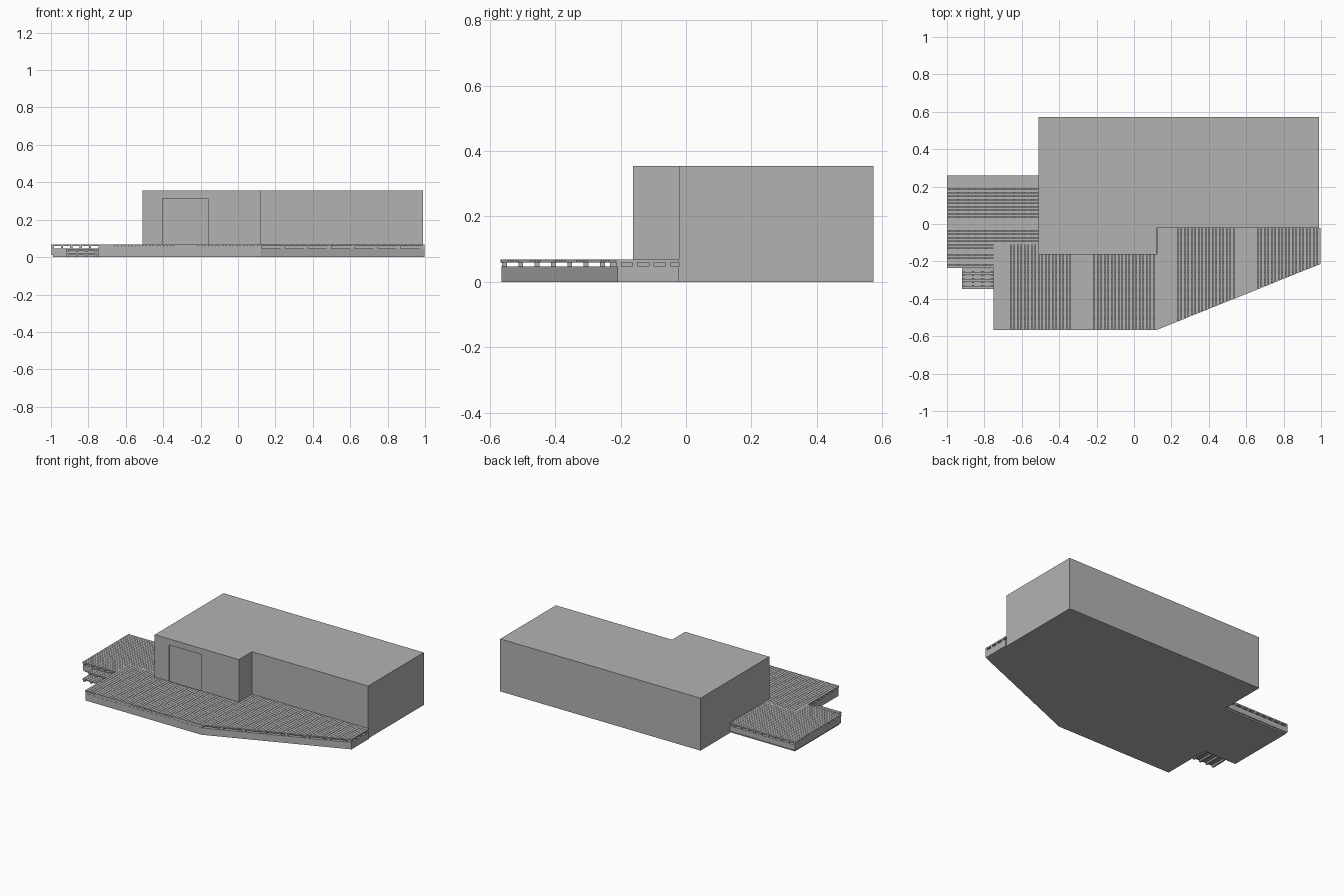
import bpy
import bmesh

cube = bpy.data.objects.get("Cube")
if cube:
    bpy.data.objects.remove(cube)

grey = bpy.data.materials.new("plain_grey")
grey.use_nodes = True
colour = (0.45, 0.45, 0.45, 1)
grey.diffuse_color = colour
grey.node_tree.nodes["Principled BSDF"].inputs["Base Color"].default_value = colour


def prism(bm, outline, z0, z1):
    """Extrude a counter-clockwise outline from z0 to z1."""
    low = [bm.verts.new((x, y, z0)) for x, y in outline]
    high = [bm.verts.new((x, y, z1)) for x, y in outline]
    bm.faces.new(low[::-1])
    bm.faces.new(high)
    n = len(outline)
    for i in range(n):
        j = (i + 1) % n
        bm.faces.new((low[i], low[j], high[j], high[i]))


def rect(x0, x1, y0, y1):
    return [(x0, y0), (x1, y0), (x1, y1), (x0, y1)]


def build(name, pieces):
    """Make one object from a list of (outline, z0, z1)."""
    bm = bmesh.new()
    for outline, z0, z1 in pieces:
        prism(bm, outline, z0, z1)
    bmesh.ops.recalc_face_normals(bm, faces=bm.faces)
    mesh = bpy.data.meshes.new(name)
    bm.to_mesh(mesh)
    bm.free()
    mesh.materials.append(grey)
    obj = bpy.data.objects.new(name, mesh)
    bpy.context.collection.objects.link(obj)
    return obj


# Shared dimensions
TOP, BOARD, JOIST = 0.068, 0.059, 0.047
LEFT, BEND, RIGHT = -0.75, 0.12, 1.0
FRONT, END = -0.567, -0.213
HOUSE_LEFT, HOUSE_RIGHT, PORCH, WALL, BACK = -0.51, 0.99, -0.162, -0.022, 0.573
PITCH, GAP = 0.0186, 0.002


def front_edge(x):
    return FRONT + max(0, x - BEND) / (RIGHT - BEND) * (END - FRONT)


def back_edge(x):
    if x < HOUSE_LEFT:
        return -0.11
    return PORCH if x < BEND else WALL


# House: L-shaped block with a shallow door recess
house = build("house", [([(HOUSE_LEFT, PORCH), (BEND, PORCH), (BEND, WALL),
                          (HOUSE_RIGHT, WALL), (HOUSE_RIGHT, BACK),
                          (HOUSE_LEFT, BACK)], 0, 0.355)])
cutter = build("door_cutter", [(rect(-0.405, -0.16, PORCH - 0.05, PORCH + 0.01),
                                0.05, 0.314)])
cutter.hide_render = True
cutter.hide_viewport = True
cut = house.modifiers.new("door_recess", "BOOLEAN")
cut.object = cutter
cut.operation = "DIFFERENCE"
cut.solver = "EXACT"

# Solid base of the front deck
inset = 0.003
build("front_deck_base", [([(LEFT + inset, FRONT + inset), (BEND, FRONT + inset),
                            (RIGHT - inset, END + inset), (RIGHT - inset, WALL),
                            (BEND, WALL), (BEND, PORCH), (HOUSE_LEFT, PORCH),
                            (HOUSE_LEFT, -0.11), (LEFT + inset, -0.11)], 0, JOIST)])

# Front deck joists, running sideways
joists = []
y = FRONT + 0.004
while y < WALL - 0.02:
    reach = BEND + (y - FRONT) / (END - FRONT) * (RIGHT - BEND)
    start = LEFT + inset if y < -0.13 else BEND
    joists.append((rect(start, min(reach, RIGHT) - inset, y, y + 0.015), JOIST, BOARD))
    y += 0.05
build("front_deck_joists", joists)

# Front deck boards, running front to back
boards = []
x = LEFT
while x < RIGHT - GAP:
    x1 = min(x + PITCH - GAP, RIGHT)
    back = back_edge((x + x1) / 2)
    boards.append(([(x, front_edge(x)), (x1, front_edge(x1)), (x1, back), (x, back)],
                   BOARD, TOP))
    x += PITCH
build("front_deck_boards", boards)


def plank_deck(name, x0, x1, y0, y1, base, top):
    """Deck with sideways boards over joists that run front to back."""
    under = top - (TOP - BOARD)
    pieces = []
    x = x0 + 0.003
    while x < x1 - 0.01:
        pieces.append((rect(x, x + 0.012, y0 + 0.002, y1 - 0.002), base, under))
        x += 0.05
    build(name + "_joists", pieces)
    count = max(1, round((y1 - y0) / PITCH))
    step = (y1 - y0) / count
    build(name + "_boards", [(rect(x0, x1, y0 + i * step, y0 + (i + 1) * step - GAP),
                              under, top) for i in range(count)])


# Side deck on its solid base
build("side_deck_base", [(rect(-0.997, HOUSE_LEFT, -0.232, 0.257), 0.01, JOIST),
                         (rect(-0.99, HOUSE_LEFT, -0.225, 0.25), 0, 0.01)])
plank_deck("side_deck", -1, HOUSE_LEFT, -0.11, 0.26, JOIST, TOP)
plank_deck("side_deck_front", -1, LEFT, -0.235, -0.11, JOIST, TOP)

# Two steps beside the front deck
plank_deck("upper_step", -0.92, LEFT, -0.292, -0.235, 0.026, 0.043)
plank_deck("lower_step", -0.92, LEFT, -0.348, -0.235, 0, 0.02)
